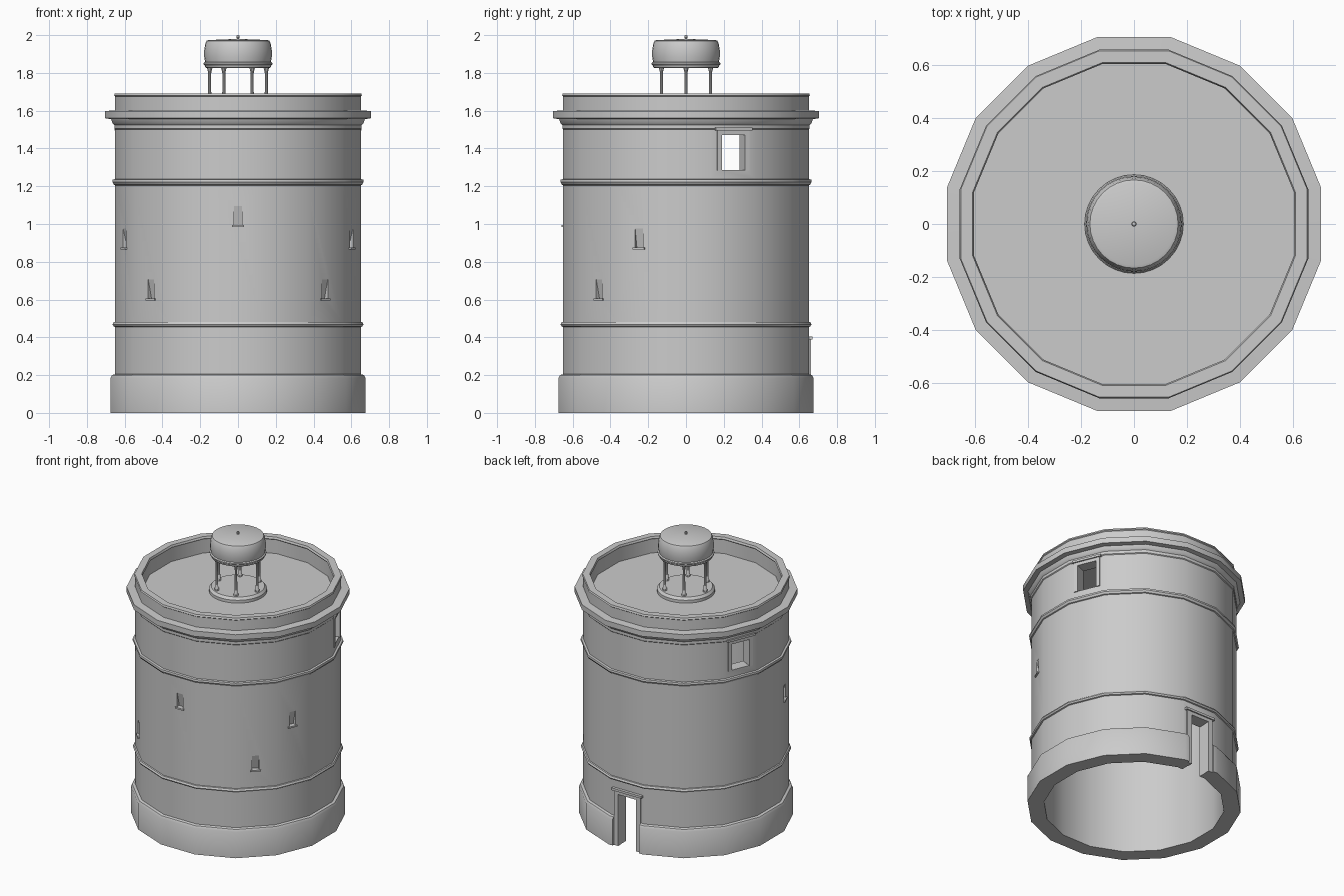
import bpy, bmesh, math
from mathutils import Matrix

if "Cube" in bpy.data.objects:
    bpy.data.objects.remove(bpy.data.objects["Cube"])


def finish(name, bm, smooth=True):
    bmesh.ops.recalc_face_normals(bm, faces=bm.faces[:])
    me = bpy.data.meshes.new(name)
    bm.to_mesh(me)
    bm.free()
    ob = bpy.data.objects.new(name, me)
    bpy.context.collection.objects.link(ob)
    if smooth:
        shade(ob)
    return ob


def select(ob):
    bpy.ops.object.select_all(action='DESELECT')
    ob.select_set(True)
    bpy.context.view_layer.objects.active = ob


def shade(ob):
    select(ob)
    bpy.ops.object.shade_smooth_by_angle(angle=math.radians(30))


def lathe(name, prof, n, phase=0.0, at=(0, 0), closed=False, smooth=True):
    """Revolve (radius, z) points around a vertical axis."""
    bm = bmesh.new()
    rings = []
    for i in range(n):
        a = phase + math.tau * i / n
        rings.append([bm.verts.new((at[0] + r * math.cos(a), at[1] + r * math.sin(a), z))
                      for r, z in prof])
    m = len(prof)
    for i in range(n):
        p, q = rings[i], rings[(i + 1) % n]
        for j in range(m if closed else m - 1):
            k = (j + 1) % m
            if prof[j][0] == 0 and prof[k][0] == 0:
                continue
            bm.faces.new((p[j], q[j], q[k], p[k]))
    bmesh.ops.remove_doubles(bm, verts=bm.verts[:], dist=1e-5)
    return finish(name, bm, smooth)


def prism(name, ang, prof, w):
    """Extrude a (distance, z) outline sideways by w, on the wall facing ang degrees."""
    bm = bmesh.new()
    a = [bm.verts.new((d, -w / 2, z)) for d, z in prof]
    b = [bm.verts.new((d, w / 2, z)) for d, z in prof]
    bm.faces.new(a)
    bm.faces.new(b)
    for i in range(len(a)):
        j = (i + 1) % len(a)
        bm.faces.new((a[i], a[j], b[j], b[i]))
    bmesh.ops.transform(bm, matrix=Matrix.Rotation(math.radians(ang), 4, 'Z'), verts=bm.verts[:])
    return finish(name, bm, False)


def block(name, ang, d0, d1, w, z0, z1, side=0.0):
    ob = prism(name, ang, [(d0, z0), (d1, z0), (d1, z1), (d0, z1)], w)
    a = math.radians(ang)
    ob.data.transform(Matrix.Translation((-side * math.sin(a), side * math.cos(a), 0)))
    return ob


# Sixteen-sided hollow tower: outside, parapet, roof, ceiling, inner wall
prof = [(.57, 0), (.675, 0), (.675, .185), (.667, .2), (.65, .205),
        (.65, .455), (.658, .458), (.664, .468), (.658, .48), (.65, .482),
        (.65, 1.205), (.657, 1.208), (.665, 1.222), (.663, 1.235), (.65, 1.238),
        (.65, 1.5), (.655, 1.505), (.655, 1.525), (.665, 1.535), (.672, 1.555),
        (.703, 1.56), (.703, 1.598), (.65, 1.602), (.65, 1.675), (.656, 1.68),
        (.652, 1.692), (.607, 1.692), (.602, 1.678), (.607, 1.67), (.607, 1.575),
        (0, 1.575), (0, 1.51), (.57, 1.51)]
c = math.cos(math.pi / 16)
tower = lathe("tower_wall", [(r / c, z) for r, z in prof], 16, math.pi / 16,
              closed=True, smooth=False)

# Openings: doorway, two windows, five sloped slits
cutters = [block("door_cutter", 90, .45, .8, .145, -.1, .365),
           block("door_recess_cutter", 90, .63, .8, .205, -.1, .38)]
for a in (22.5, 157.5):
    cutters.append(block("window_cutter", a, .45, .8, .14, 1.285, 1.475))
slits = [(-90, .995), (-45, .605), (-135, .605), (-22.5, .875), (-157.5, .875)]
for a, z in slits:
    cutters.append(prism("slit_cutter", a, [(.625, z), (.7, z), (.7, z + .1), (.649, z + .1)], .045))
    block("slit_sill", a, .625, .66, .066, z - .01, z + .001)
for cut in cutters:
    m = tower.modifiers.new("cut", 'BOOLEAN')
    m.object = cut
    m.solver = 'EXACT'
    select(tower)
    bpy.ops.object.modifier_apply(modifier=m.name)
for cut in cutters:
    bpy.data.objects.remove(cut, do_unlink=True)
shade(tower)

# Door frame
for s in (-1, 1):
    block("door_jamb", 90, .625, .661, .034, 0, .385, s * .087)
block("door_lintel", 90, .625, .661, .208, .365, .392)
block("door_cap", 90, .64, .67, .235, .388, .404)

# Window frames
for a in (22.5, 157.5):
    for s in (-1, 1):
        block("window_jamb", a, .62, .657, .026, 1.282, 1.49, s * .08)
    block("window_lintel", a, .62, .657, .186, 1.472, 1.498)
    block("window_cap", a, .635, .666, .208, 1.495, 1.51)

# Roof lantern: base, six columns, cap and knob
lathe("lantern_base", [(0, 1.57), (.186, 1.57), (.186, 1.595), (.178, 1.605), (.172, 1.612), (0, 1.612)], 32)
for i in range(6):
    a = math.tau * i / 6
    lathe("lantern_column", [(.015, 1.61), (.015, 1.625), (.009, 1.635), (.0075, 1.79),
                             (.009, 1.805), (.014, 1.825), (.014, 1.845)], 10,
          at=(.15 * math.cos(a), .15 * math.sin(a)))
lathe("lantern_cap", [(0, 1.832), (.165, 1.826), (.172, 1.828), (.176, 1.84), (.182, 1.845),
                      (.182, 1.853), (.174, 1.858), (.179, 1.885), (.179, 1.92), (.173, 1.955),
                      (.166, 1.97), (.155, 1.974), (0, 1.98)], 32)
lathe("lantern_knob", [(0, 1.975), (.012, 1.977), (.005, 1.983), (.009, 1.99), (.007, 1.997), (0, 2.0)], 12)
